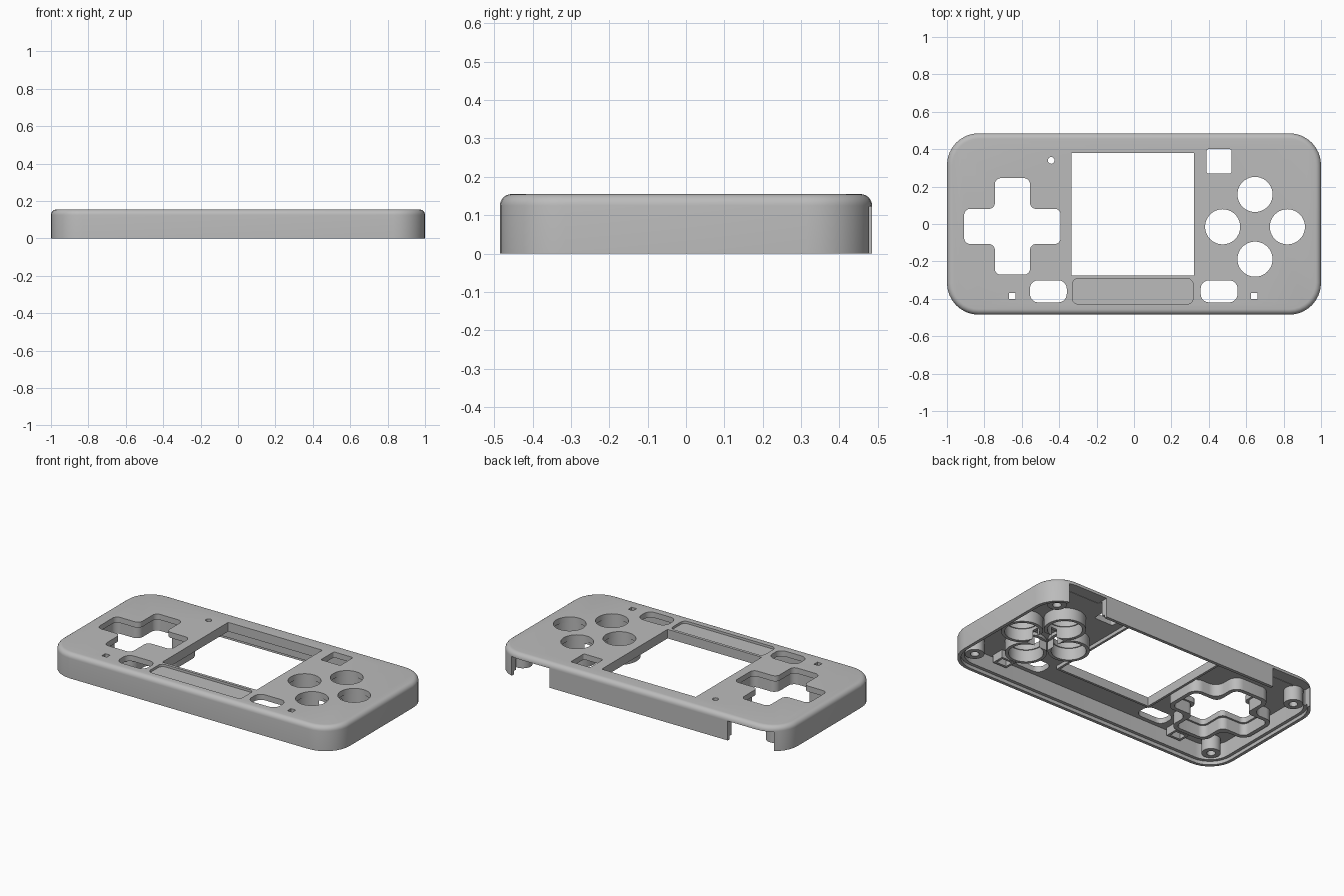
import bpy, bmesh, math
from mathutils import Vector

cube = bpy.data.objects.get("Cube")
if cube:
    bpy.data.objects.remove(cube, do_unlink=True)

grey = bpy.data.materials.new("plain grey")
grey.use_nodes = True
grey.diffuse_color = (0.5, 0.5, 0.5, 1)
grey.node_tree.nodes["Principled BSDF"].inputs["Base Color"].default_value = grey.diffuse_color

HEIGHT, CEILING = 0.155, 0.12
SEAT = CEILING + 0.005          # inner parts sink slightly into the face plate


# Outline helpers
def fillet(points, radius, steps=8):
    out, pts = [], [Vector(p) for p in points]
    for i, p in enumerate(pts):
        ua = (pts[i - 1] - p).normalized()
        ub = (pts[(i + 1) % len(pts)] - p).normalized()
        for k in range(steps + 1):
            t = math.pi / 2 * k / steps
            out.append(p + radius * (ua + ub - ub * math.cos(t) - ua * math.sin(t)))
    return out


def rect(cx, cy, w, h, radius=0.0):
    pts = [(cx - w / 2, cy - h / 2), (cx + w / 2, cy - h / 2),
           (cx + w / 2, cy + h / 2), (cx - w / 2, cy + h / 2)]
    return fillet(pts, radius) if radius else [Vector(p) for p in pts]


def circle(cx, cy, r, n=40):
    return [Vector((cx + r * math.cos(2 * math.pi * k / n),
                    cy + r * math.sin(2 * math.pi * k / n))) for k in range(n)]


def cross(cx, cy, reach, arm, radius):
    quarter = [(reach, -arm), (reach, arm), (arm, arm)]
    pts = []
    for turn in range(4):
        for x, y in quarter:
            for _ in range(turn):
                x, y = -y, x
            pts.append((cx + x, cy + y))
    return fillet(pts, radius)


# Solid helpers
def make(name, bm):
    bmesh.ops.recalc_face_normals(bm, faces=bm.faces)
    mesh = bpy.data.meshes.new(name)
    bm.to_mesh(mesh)
    bm.free()
    mesh.materials.append(grey)
    ob = bpy.data.objects.new(name, mesh)
    bpy.context.collection.objects.link(ob)
    return ob


def bridge(bm, a, b):
    for i in range(len(a)):
        j = (i + 1) % len(a)
        bm.faces.new((a[i], a[j], b[j], b[i]))


def ring_verts(bm, outline, z):
    return [bm.verts.new((p.x, p.y, z)) for p in outline]


def loft(name, layers):
    bm = bmesh.new()
    rings = [ring_verts(bm, outline, z) for outline, z in layers]
    for a, b in zip(rings, rings[1:]):
        bridge(bm, a, b)
    bm.faces.new(rings[0])
    bm.faces.new(rings[-1])
    return make(name, bm)


def prism(name, outline, z0, z1):
    return loft(name, [(outline, z0), (outline, z1)])


def tube(name, outer, inner, z0, z1):
    bm = bmesh.new()
    loops = [ring_verts(bm, o, z) for o, z in
             ((outer, z0), (outer, z1), (inner, z1), (inner, z0))]
    for i in range(4):
        bridge(bm, loops[i], loops[(i + 1) % 4])
    return make(name, bm)


def cut(target, outline, z0, z1):
    cutter = prism("cutter", outline, z0, z1)
    cutter.hide_render = True
    mod = target.modifiers.new("cut", "BOOLEAN")
    mod.operation, mod.solver, mod.object = "DIFFERENCE", "EXACT", cutter
    deps = bpy.context.evaluated_depsgraph_get()
    mesh = bpy.data.meshes.new_from_object(target.evaluated_get(deps))
    target.modifiers.clear()
    target.data = mesh
    bpy.data.objects.remove(cutter, do_unlink=True)


# Outer shell with a rounded top edge
def body(inset):
    return rect(0, 0, 2 - 2 * inset, 0.97 - 2 * inset, 0.17 - inset)


EDGE = 0.03
layers = [(body(0), 0)]
for k in range(7):
    a = math.pi / 2 * k / 6
    layers.append((body(EDGE * (1 - math.cos(a))), HEIGHT - EDGE + EDGE * math.sin(a)))
shell = loft("face_shell", layers)

# Hollow underside, with a stepped lip round the rim
cut(shell, body(0.04), -0.1, CEILING)
cut(shell, body(0.02), -0.1, 0.022)

# Shoulder gaps in the rear wall
for side, inner, outer in ((1, 0.61, 0.88), (-1, 0.63, 0.93)):
    cut(shell, rect(side * (inner + outer) / 2, 0.51, outer - inner, 0.2), -0.1, CEILING + 0.002)

# Openings through the face plate
PAD = (-0.65, -0.013)
HUB = (0.647, -0.015)
BUTTONS = [(HUB[0] + 0.173 * x, HUB[1] + 0.173 * y) for x, y in ((1, 0), (0, 1), (-1, 0), (0, -1))]
LEDS = [(-0.65, -0.385), (0.643, -0.385)]
SCREEN = (-0.007, 0.053, 0.655, 0.655)
openings = [
    rect(*SCREEN),
    cross(*PAD, 0.258, 0.094, 0.032),
    rect(0.455, 0.335, 0.135, 0.13, 0.012),
    circle(-0.443, 0.34, 0.018, 20),
]
openings += [rect(x, -0.36, 0.197, 0.118, 0.045) for x in (-0.458, 0.455)]
openings += [rect(x, y, 0.034, 0.034) for x, y in LEDS]
openings += [circle(x, y, 0.094) for x, y in BUTTONS]
for outline in openings:
    cut(shell, outline, 0.08, 0.2)

# Shallow name-plate recess below the screen
cut(shell, rect(-0.007, -0.36, 0.645, 0.135, 0.03), HEIGHT - 0.015, 0.2)
parts = [shell]

# Rim round the screen
x, y, w, h = SCREEN
parts.append(tube("screen_rim", rect(x, y, w + 0.03, h + 0.03), rect(*SCREEN), 0.098, SEAT))

# Guide wall round the direction pad
parts.append(tube("pad_guide", cross(*PAD, 0.295, 0.131, 0.06),
                  cross(*PAD, 0.27, 0.106, 0.04), 0.045, SEAT))

# Guide rings round the buttons, slotted toward the hub
for x, y in BUTTONS:
    guide = tube("button_guide", circle(x, y, 0.12), circle(x, y, 0.1), 0.045, SEAT)
    cut(guide, rect(*HUB, 0.15, 0.15), 0, 0.1)
    parts.append(guide)

# Light boxes behind the small square windows
for x, y in LEDS:
    parts.append(tube("light_box", rect(x, y, 0.1, 0.08), rect(x, y, 0.07, 0.05), 0.07, SEAT))

# Screw posts in the corners
for x in (-0.88, 0.88):
    for y in (-0.365, 0.365):
        parts.append(tube("screw_post", circle(x, y, 0.055, 28), circle(x, y, 0.025, 28), 0.03, SEAT))

# Smooth curves, crisp edges
bpy.ops.object.select_all(action="DESELECT")
for ob in parts:
    ob.select_set(True)
bpy.context.view_layer.objects.active = shell
bpy.ops.object.shade_smooth_by_angle(angle=math.radians(30))
